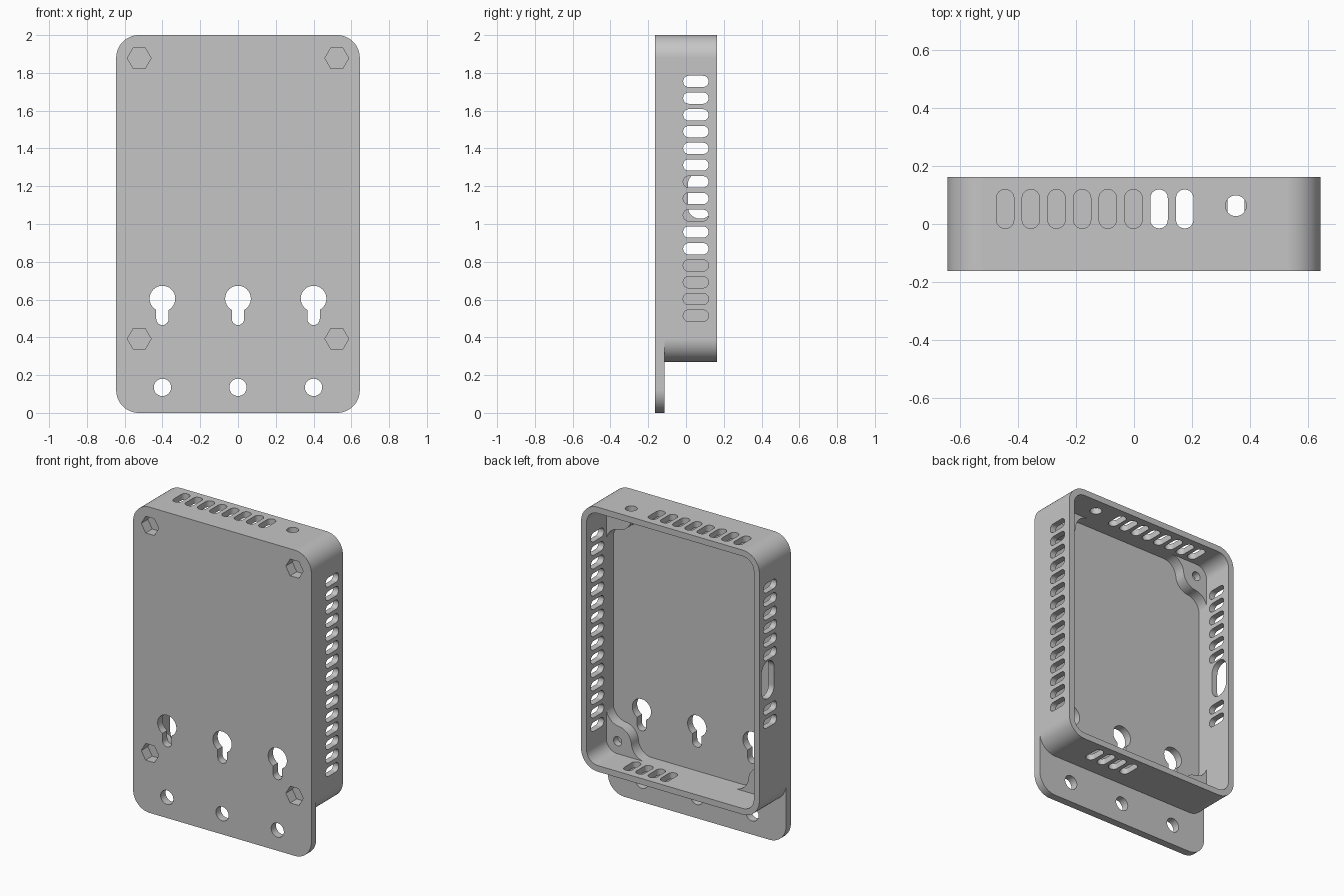
import bpy, bmesh
from math import sin, cos, pi, atan2, asin, sqrt

cube = bpy.data.objects.get("Cube")
if cube:
    bpy.data.objects.remove(cube, do_unlink=True)

# Main dimensions
HALF_W, TOP, BOX_BOTTOM = 0.645, 2.0, 0.27
FRONT, FLOOR, BACK = -0.163, -0.113, 0.163
WALL, CORNER = 0.04, 0.12
BOSS_TOP = -0.04
MID = (TOP + BOX_BOTTOM) / 2
HALF_H = (TOP - BOX_BOTTOM) / 2
SCREWS = [(sx, sz, sx * 0.523, MID + sz * 0.743) for sx in (-1, 1) for sz in (-1, 1)]


def arc(cx, cy, r, a0, a1, n=12):
    return [(cx + r * cos(a0 + (a1 - a0) * i / n), cy + r * sin(a0 + (a1 - a0) * i / n))
            for i in range(n + 1)]


def circle(cx, cy, r, n=32):
    return arc(cx, cy, r, 0, 2 * pi, n)[:-1]


def rounded(cx, cy, hw, hh, r, n=12):
    pts = []
    for k, (sx, sy) in enumerate([(1, 1), (-1, 1), (-1, -1), (1, -1)]):
        pts += arc(cx + sx * (hw - r), cy + sy * (hh - r), r, k * pi / 2, (k + 1) * pi / 2, n)
    return pts


def slot(cx, cy, hw, hh):
    return rounded(cx, cy, hw, hh, min(hw, hh) * 0.96, 6)


def keyhole(cx, cy, r, neck, drop):
    a = asin(neck / r)
    return arc(cx, cy, r, a - pi / 2, 1.5 * pi - a, 28) + arc(cx, cy - drop, neck, pi, 2 * pi)


def boss_outline(cx, cy, sx, sy, d=0.083, big=0.1, fil=0.1):
    """Round pad blended into both neighbouring walls by concave fillets."""
    reach = sqrt((big + fil) ** 2 - (d - fil) ** 2)
    t = atan2(fil - d, reach)
    pts = arc(d - fil, -reach, fil, 0, pi / 2 - t)
    pts += arc(0, 0, big, -pi / 2 - t, -pi + t)[1:-1]
    pts += arc(-reach, d - fil, fil, t, pi / 2)
    pts += [(-reach, 0.1)] + arc(0, 0, 0.1, pi / 2, 0) + [(0.1, -reach)]
    return [(cx + sx * u, cy + sy * v) for u, v in pts]


def add_prism(bm, outline, axis, a, b):
    place = {"x": lambda p, t: (t, p[0], p[1]),
             "y": lambda p, t: (p[0], t, p[1]),
             "z": lambda p, t: (p[0], p[1], t)}[axis]
    lo = [bm.verts.new(place(p, a)) for p in outline]
    hi = [bm.verts.new(place(p, b)) for p in outline]
    n = len(lo)
    bm.faces.new(lo)
    bm.faces.new(hi[::-1])
    for i in range(n):
        j = (i + 1) % n
        bm.faces.new((lo[j], lo[i], hi[i], hi[j]))


def make(name, prisms):
    bm = bmesh.new()
    for p in prisms:
        add_prism(bm, *p)
    bmesh.ops.recalc_face_normals(bm, faces=bm.faces)
    mesh = bpy.data.meshes.new(name)
    bm.to_mesh(mesh)
    bm.free()
    ob = bpy.data.objects.new(name, mesh)
    bpy.context.scene.collection.objects.link(ob)
    return ob


# Mounting plate, box block, cavity and corner bosses
case = make("enclosure", [(rounded(0, TOP / 2, HALF_W, TOP / 2, CORNER), "y", FRONT, FLOOR)])
block = make("box_block", [(rounded(0, MID, HALF_W, HALF_H, CORNER), "y", FRONT, BACK)])
cavity = make("cavity_cutter", [(rounded(0, MID, HALF_W - WALL, HALF_H - WALL, CORNER - WALL),
                                 "y", FLOOR, BACK + 0.1)])
bosses = make("corner_bosses", [(boss_outline(x, z, sx, sz), "y", FLOOR - 0.02, BOSS_TOP)
                                for sx, sz, x, z in SCREWS])

# Openings
holes = []
for x in (-0.4, 0, 0.4):
    holes.append((keyhole(x, 0.605, 0.068, 0.033, 0.107), "y", -0.3, 0))
    holes.append((circle(x, 0.135, 0.046), "y", -0.3, 0))
for sx, sz, x, z in SCREWS:
    holes.append((circle(x, z, 0.063, 6), "y", -0.3, -0.095))       # nut pocket
    holes.append((circle(x, z, 0.03, 24), "y", -0.085, 0))          # screw hole
PITCH, SLOT_Y, LONG, SHORT = 0.0886, 0.052, 0.067, 0.03
for i in range(15):                                                 # side vents
    z = 1.755 - i * PITCH
    holes.append((slot(SLOT_Y, z, LONG, SHORT), "x", 0.55, 0.75))
    if i < 6 or i in (9, 10):
        holes.append((slot(SLOT_Y, z, LONG, SHORT), "x", -0.75, -0.55))
holes.append((slot(0.075, 1.15, 0.065, 0.122), "x", -0.75, -0.55))  # side port
for i in range(8):                                                  # top vents
    holes.append((slot(-0.445 + i * PITCH, SLOT_Y, SHORT, LONG), "z", 1.9, 2.1))
holes.append((circle(0.352, 0.063, 0.036), "z", 1.9, 2.1))
for i in range(4):                                                  # bottom vents
    holes.append((slot(0.0866 + i * PITCH, SLOT_Y, SHORT, LONG), "z", 0.2, 0.35))
openings = make("openings_cutter", holes)

# Combine the solids, then drop the helpers
helpers = [(block, "UNION"), (cavity, "DIFFERENCE"), (bosses, "UNION"), (openings, "DIFFERENCE")]
for ob, op in helpers:
    ob.hide_render = True
    mod = case.modifiers.new(ob.name, "BOOLEAN")
    mod.operation, mod.object, mod.solver = op, ob, "EXACT"
bpy.context.view_layer.update()
deps = bpy.context.evaluated_depsgraph_get()
mesh = bpy.data.meshes.new_from_object(case.evaluated_get(deps))
case.modifiers.clear()
case.data = mesh
for ob, _ in helpers:
    bpy.data.objects.remove(ob, do_unlink=True)

# Single plain grey
GREY = (0.56, 0.56, 0.56, 1)
mat = bpy.data.materials.new("plain_grey")
mat.use_nodes = True
mat.diffuse_color = GREY
bsdf = next(n for n in mat.node_tree.nodes if n.type == "BSDF_PRINCIPLED")
bsdf.inputs["Base Color"].default_value = GREY
mesh.materials.clear()
mesh.materials.append(mat)

# Smooth rounded corners, crisp edges
bpy.ops.object.select_all(action="DESELECT")
case.select_set(True)
bpy.context.view_layer.objects.active = case
bpy.ops.object.shade_smooth_by_angle(angle=pi / 6)
weighted = case.modifiers.new("flat_faces", "WEIGHTED_NORMAL")
weighted.keep_sharp = True
